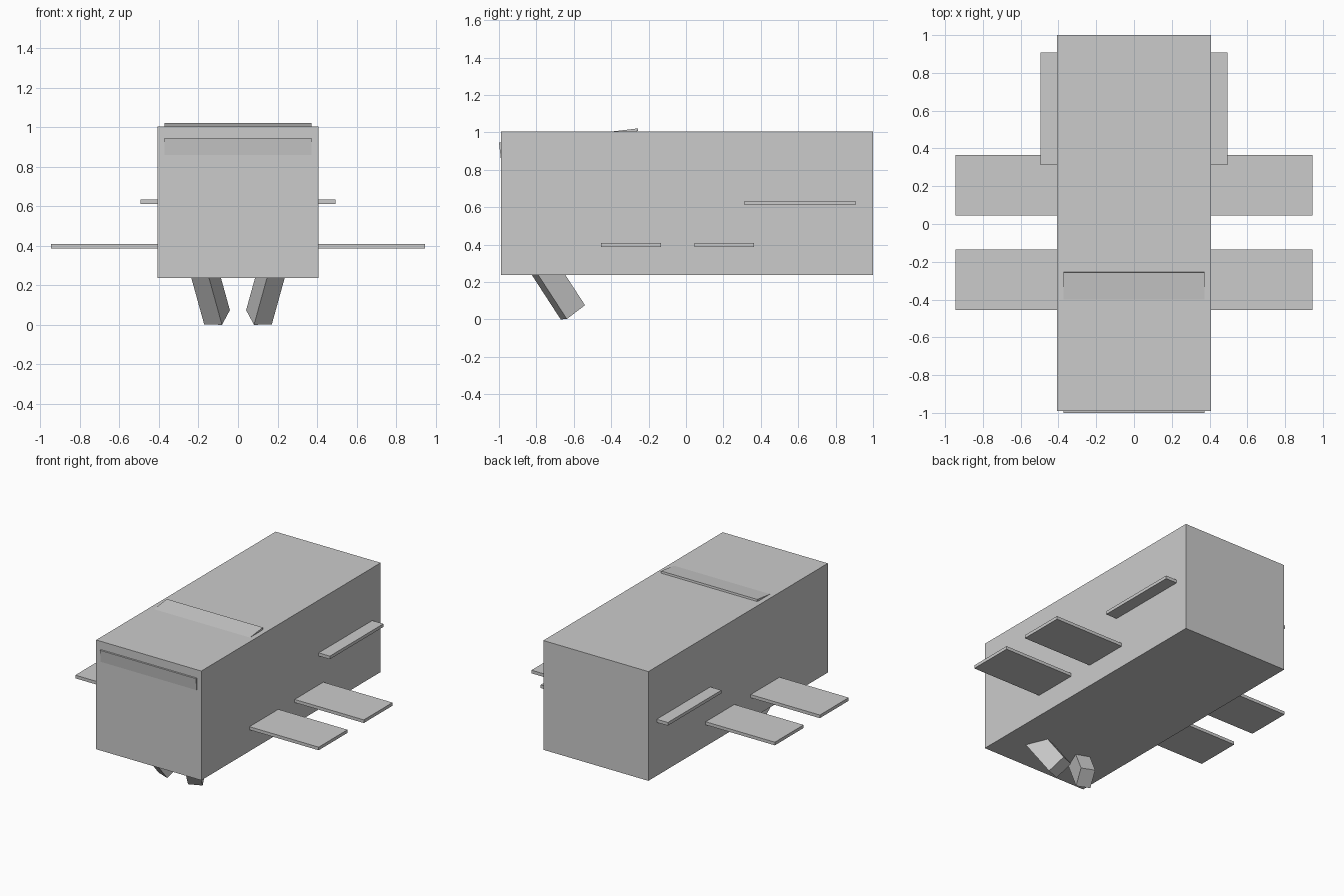
import bpy, bmesh
from math import radians
from mathutils import Vector

if "Cube" in bpy.data.objects:
    bpy.data.objects.remove(bpy.data.objects["Cube"])


def hull_box(name, origin, a, b, c):
    """Parallelepiped from a corner and three edge vectors."""
    o, a, b, c = map(Vector, (origin, a, b, c))
    bm = bmesh.new()
    v = [bm.verts.new(o + a * i + b * j + c * k)
         for k in (0, 1) for j in (0, 1) for i in (0, 1)]
    for f in ((0, 2, 3, 1), (4, 5, 7, 6), (0, 1, 5, 4),
              (2, 6, 7, 3), (0, 4, 6, 2), (1, 3, 7, 5)):
        bm.faces.new([v[i] for i in f])
    bmesh.ops.recalc_face_normals(bm, faces=bm.faces)
    mesh = bpy.data.meshes.new(name)
    bm.to_mesh(mesh)
    bm.free()
    ob = bpy.data.objects.new(name, mesh)
    bpy.context.collection.objects.link(ob)
    return ob


def box(name, lo, hi):
    s = Vector(hi) - Vector(lo)
    return hull_box(name, lo, (s.x, 0, 0), (0, s.y, 0), (0, 0, s.z))


# Main body
box("body", (-0.408, -0.99, 0.237), (0.408, 1.0, 1.004))

# Tilted panels: origin on the raised edge, far edge sunk into the body
roof = box("roof_flap", (-0.373, -0.17, -0.014), (0.373, 0, 0))
roof.location = (0, -0.257, 1.021)
roof.rotation_euler.x = radians(6.8)
brow = box("front_panel", (-0.373, 0, -0.12), (0.373, 0.012, 0))
brow.location = (0, -1.0, 0.945)
brow.rotation_euler.x = radians(6.7)

for side, s in (("left", -1), ("right", 1)):
    # Flat side paddles and the narrow rear rails
    for name, x, y0, y1, z0, z1 in (
            ("front_paddle", 0.945, -0.455, -0.135, 0.387, 0.409),
            ("rear_paddle", 0.945, 0.046, 0.364, 0.387, 0.409),
            ("rear_rail", 0.494, 0.313, 0.907, 0.612, 0.634)):
        xs = sorted((s * 0.38, s * x))
        box(f"{side}_{name}", (xs[0], y0, z0), (xs[1], y1, z1))
    # Slanted leg under the front, rising into the body
    hull_box(f"{side}_leg", (s * 0.081, -0.67, 0.0),
             (s * -0.04, 0.097, 0.074), (s * 0.09, 0.033, 0.002),
             (s * 0.083, -0.195, 0.3))
